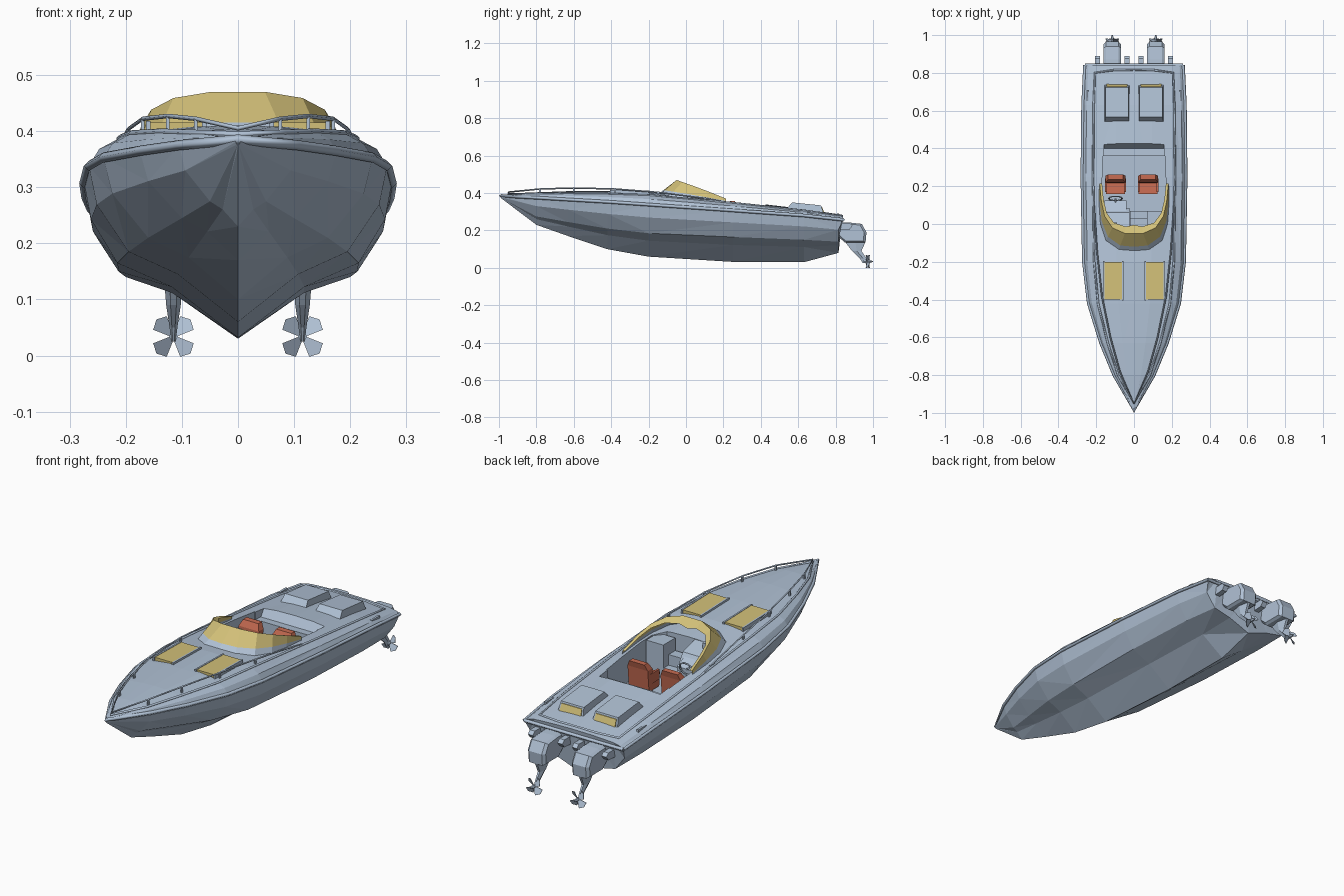
import bpy, bmesh, math
from mathutils import Vector, Matrix

if "Cube" in bpy.data.objects:
    bpy.data.objects.remove(bpy.data.objects["Cube"])

def mat(name, rgb):
    m = bpy.data.materials.new(name)
    m.diffuse_color = (*rgb, 1)
    m.use_nodes = True
    m.node_tree.nodes["Principled BSDF"].inputs["Base Color"].default_value = m.diffuse_color
    return m

BLUE = mat("pale_blue_grey", (0.44, 0.54, 0.67))
YELLOW = mat("amber_glass", (0.65, 0.53, 0.19))
RED = mat("terracotta", (0.58, 0.15, 0.085))

def make(name, verts, faces, *mats):
    me = bpy.data.meshes.new(name)
    me.from_pydata([tuple(v) for v in verts], [], faces)
    bm = bmesh.new(); bm.from_mesh(me)
    bmesh.ops.remove_doubles(bm, verts=bm.verts, dist=1e-5)
    bmesh.ops.recalc_face_normals(bm, faces=bm.faces)
    bm.to_mesh(me); bm.free()
    ob = bpy.data.objects.new(name, me)
    bpy.context.collection.objects.link(ob)
    for m in mats:
        me.materials.append(m)
    return ob

def loft(name, rings, *mats, caps=True, closed=True):
    n = len(rings[0])
    verts = [p for r in rings for p in r]
    faces = [(i*n+j, i*n+(j+1) % n, (i+1)*n+(j+1) % n, (i+1)*n+j)
             for i in range(len(rings)-1) for j in range(n if closed else n-1)]
    if caps:
        faces += [tuple(range(n)), tuple(range((len(rings)-1)*n, len(rings)*n))]
    return make(name, verts, faces, *mats)

def prism_x(name, prof, x0, x1, *mats):      # side profile (y, z) pushed along x
    return loft(name, [[(x, y, z) for y, z in prof] for x in (x0, x1)], *mats)

def box(name, x0, x1, y0, y1, z0, z1, *mats):
    return prism_x(name, [(y0, z0), (y1, z0), (y1, z1), (y0, z1)], x0, x1, *mats)

def tube(name, pts, r, closed=False):
    cu = bpy.data.curves.new(name, 'CURVE')
    cu.dimensions = '3D'; cu.bevel_depth = r; cu.bevel_resolution = 0; cu.use_fill_caps = True
    sp = cu.splines.new('POLY')
    sp.points.add(len(pts)-1)
    for p, q in zip(sp.points, pts):
        p.co = (*q, 1)
    sp.use_cyclic_u = closed
    cu.materials.append(BLUE)
    ob = bpy.data.objects.new(name, cu)
    bpy.context.collection.objects.link(ob)
    bpy.ops.object.select_all(action='DESELECT')
    ob.select_set(True); bpy.context.view_layer.objects.active = ob
    bpy.ops.object.convert(target='MESH')
    return ob

def both(pts):                               # mirror an open half path starting at the centre
    return [(-x, y, z) for x, y, z in reversed(pts) if x > 0] + list(pts)

# stations: y, keel z, chine x, chine z, rail x, rail z, deck z
ST = [(-.988, .372, .002, .376, .005, .384, .388), (-.8, .23, .05, .275, .105, .375, .404),
      (-.63, .17, .10, .245, .175, .365, .41), (-.42, .10, .16, .21, .24, .353, .41),
      (-.2, .06, .195, .185, .266, .338, .405), (.25, .032, .215, .165, .274, .307, .36),
      (.63, .03, .213, .15, .27, .28, .315), (.84, .08, .20, .14, .26, .257, .283)]

def at(y):                                   # station values at any y
    for a, b in zip(ST, ST[1:]):
        if y <= b[0]:
            t = (y-a[0])/(b[0]-a[0])
            return [p+(q-p)*t for p, q in zip(a, b)]
    return ST[-1]

def deck(y):
    return at(y)[6]

# hull with deck
rings = []
for y, kz, cx, cz, w, rz, dz in ST:
    yl = y-.025 if y > .8 else y
    half = [(0, yl, kz), (.55*cx, yl, kz+.68*(cz-kz)), (cx, yl, cz),
            (cx+.8*(w-cx), yl, cz+.55*(rz-cz)), (w, y, rz),
            (.93*w, y, rz+.45*(dz-rz)), (.79*w, y, dz-.25*(dz-rz)), (.35*w, y, dz-.04*(dz-rz)), (0, y, dz)]
    rings.append(half + [(-a, b, c) for a, b, c in reversed(half[1:-1])])
hull = loft("hull", rings, BLUE)
bm = bmesh.new(); bm.from_mesh(hull.data)
bmesh.ops.triangulate(bm, faces=bm.faces)
bm.to_mesh(hull.data); bm.free()

# cockpit well and rear ledge cut out of the deck
plan = [(.165, .36), (.172, .1), (.165, .02), (.12, -.03)]
plan = plan + [(-x, y) for x, y in reversed(plan)]
cut1 = loft("cockpit_cutter", [[(x, y, z) for x, y in plan] for z in (.215, .6)], BLUE)
cut2 = prism_x("ledge_cutter", [(.33, .305), (.40, .30), (.44, .36), (.44, .5), (.33, .5)], -.16, .16, BLUE)
for c in (cut1, cut2):
    c.hide_render = True
    md = hull.modifiers.new("cut", 'BOOLEAN')
    md.operation = 'DIFFERENCE'; md.solver = 'EXACT'; md.object = c
    bpy.context.view_layer.objects.active = hull
    bpy.ops.object.modifier_apply(modifier=md.name)
    bpy.data.objects.remove(c)

# rub rail round the gunwale
edge = [(0, -.99, .385)] + [(s[4], s[0], s[5]) for s in ST[1:]]
tube("rub_rail", both(edge), .009)
tube("stern_rub_rail", [(-.26, .84, .257), (.26, .84, .257)], .009)

# low trim along the deck shoulder, closing across the stern
trim = []
for y in (-.8, -.63, -.42, -.2, .25, .63, .8):
    s = at(y)
    trim.append((.79*s[4], y, s[6]-.25*(s[6]-s[5])))
trim = [(0, -.95, .394)] + trim + [(.1, .815, .285)]
tube("deck_trim", both(trim), .006, True)

# bow handrails on short posts
rail = [(0, -.95, .405), (.075, -.78, .422), (.125, -.6, .427), (.17, -.38, .422),
        (.195, -.15, .404), (.212, .1, .372), (.214, .2, .352)]
tube("bow_handrail", both(rail), .004)
for s in (-1, 1):
    for x, y, z in rail[1:-1]:
        box("rail_post", s*x-.003, s*x+.003, y-.005, y+.005, deck(y)-.03, z, BLUE)

# windscreen: coaming, amber outer band, amber inner slope
base = [(0, -.155), (.085, -.145), (.15, -.09), (.178, 0), (.185, .1), (.184, .215)]
base = [(x, y, deck(y)-.012) for x, y in base]
top = [(0, -.05, .47), (.048, -.05, .47), (.115, -.02, .459), (.155, .04, .438),
       (.173, .12, .408), (.182, .215, .37)]
mid = [Vector(a).lerp(Vector(b), .33) for a, b in zip(base, top)]
inner = [(x*.93, y+.045*(1-i/5), z-.03*(1-i/5)) for i, (x, y, z) in enumerate(top)]
for name, a, b, m in (("windscreen_coaming", base, mid, BLUE), ("windscreen", mid, top, YELLOW),
                      ("windscreen_inner", top, inner, YELLOW)):
    loft(name, [both([tuple(p) for p in a]), both([tuple(p) for p in b])], m, caps=False, closed=False)

# dashboard, consoles and companionway steps
prism_x("helm_console", [(-.03, .215), (.085, .215), (.085, .32), (.06, .36), (-.03, .385)], -.16, -.025, BLUE)
prism_x("helm_panel", [(.06, .30), (.125, .30), (.125, .32), (.07, .345)], -.155, -.04, BLUE)
box("side_console", .07, .16, -.02, .07, .215, .37, BLUE)
box("lower_step", -.02, .07, -.02, .07, .215, .26, BLUE)
box("upper_step", -.02, .07, -.02, .03, .26, .31, BLUE)
wheel = [Vector((.036*math.cos(a), .012*math.sin(a), .034*math.sin(a))) + Vector((-.098, .135, .325))
         for a in [i*math.pi/5 for i in range(10)]]
tube("steering_wheel", wheel, .004, True)
tube("steering_column", [(-.098, .08, .315), (-.098, .135, .325)], .005)
box("compass", -.107, -.091, -.01, .008, .37, .40, BLUE)

# seats
for cx in (-.098, .075):
    prism_x("seat_base", [(.165, .225), (.235, .225), (.235, .285), (.16, .29)], cx-.05, cx+.05, RED)
    loft("seat_back", [[(cx+s*a, y, z) for s, y in ((-1, y0), (1, y0), (1, y1), (-1, y1))]
                       for a, y0, y1, z in ((.053, .215, .245, .225), (.053, .22, .255, .33), (.04, .235, .262, .358))], RED)
    for s in (-1, 1):
        box("seat_arm", cx+s*.05-.005, cx+s*.05+.005, .17, .24, .26, .308, RED)
    box("seat_pedestal", cx-.03, cx+.03, .175, .23, .21, .23, BLUE)

for s in (-1, 1):
    # foredeck amber hatches with side frames
    def hz(y, o):
        return (y, deck(y)+o)
    prism_x("fore_hatch", [hz(-.4, -.01), hz(-.2, -.01), hz(-.2, .006), hz(-.4, .006)], s*.062, s*.158, YELLOW)
    for x in (.06, .16):
        prism_x("hatch_frame", [hz(-.405, -.01), hz(-.195, -.01), hz(-.195, .008), hz(-.405, .008)],
                s*x-.004, s*x+.004, BLUE)
    # raised engine hatches, amber rear vent
    def ring(x0, x1, y0, z0, y1, z1):
        return [(s*x0, y0, z0), (s*x1, y0, z0), (s*x1, y1, z1), (s*x0, y1, z1)]
    loft("engine_hatch", [ring(.022, .158, .53, .305, .74, .28), ring(.03, .15, .567, .35, .722, .334)], BLUE)
    loft("hatch_vent", [ring(.034, .146, .725, .298, .742, .29), ring(.037, .143, .715, .329, .727, .326)], YELLOW)
    # cleats
    box("cleat", s*.243-.005, s*.243+.005, .65, .71, .27, .298, BLUE)
    # stern drive: housing, leg, propeller
    cx = s*.115
    side = [(.80, .245), (.87, .243), (.94, .235), (.965, .19), (.96, .135), (.85, .135), (.80, .18)]
    def sec(h, k):
        return [(cx+h, .88+(y-.88)*k, .19+(z-.19)*k) for y, z in side]
    loft("drive_housing", [sec(-.046, .85), sec(-.034, 1), sec(.034, 1), sec(.046, .85)], BLUE)
    leg = [(.85, .14, .96, .017), (.888, .09, .938, .013), (.93, .05, .965, .007), (.945, .025, .968, .004)]
    loft("drive_leg", [[(cx-h*.4, a, z), (cx+h*.4, a, z), (cx+h, (a+b)/2, z), (cx+h*.4, b, z), (cx-h*.4, b, z),
                        (cx-h, (a+b)/2, z)] for a, z, b, h in leg], BLUE)
    pv = [(cx+r*math.cos(i*math.pi/3), y, .034+r*math.sin(i*math.pi/3))
          for y, r in ((.95, .008), (.985, .008), (1.0, .003)) for i in range(6)]
    loft("propeller_hub", [pv[0:6], pv[6:12], pv[12:18]], BLUE)
    for k in range(4):
        rot = Matrix.Rotation(math.pi/4+k*math.pi/2, 3, 'Y')
        blade = [(.004, -.004, -.004), (.034, -.01, -.017), (.043, 0, 0), (.034, .01, .017), (.004, .004, .004)]
        loft("propeller_blade", [[rot @ Vector((x, y+d, z)) + Vector((cx, .972, .034)) for x, y, z in blade]
                                 for d in (-.0015, .0015)], BLUE)
    # exhaust outlets on the transom
    for x in (.038, .193):
        prism_x("exhaust", [(.80, .20), (.875, .205), (.89, .225), (.875, .24), (.80, .24)], s*x-.013, s*x+.013, BLUE)
